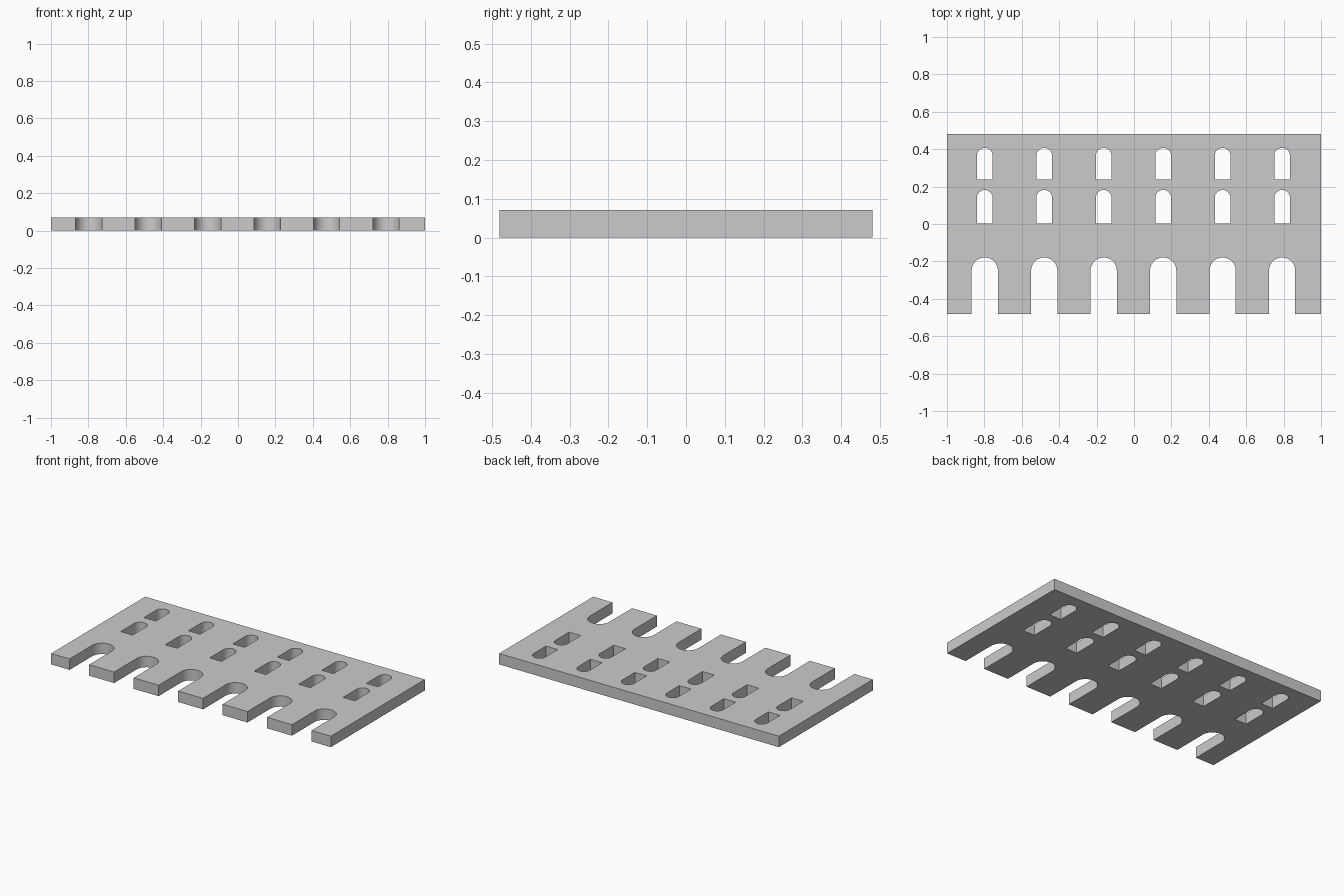
import bpy, bmesh
from math import pi, cos, sin, radians

if "Cube" in bpy.data.objects:
    bpy.data.objects.remove(bpy.data.objects["Cube"])

HALF_X, HALF_Y, THICK = 1.0, 0.48, 0.071
CENTRES = [-0.798 + 0.318 * i for i in range(6)]


def arch(cx, bottom, top, r, steps=24):
    """Round-headed opening, from lower left over the top to lower right."""
    spring = top - r
    head = [(cx - r * cos(pi * k / steps), spring + r * sin(pi * k / steps))
            for k in range(steps + 1)]
    return [(cx - r, bottom)] + head + [(cx + r, bottom)]


# Outer outline, with the open arcade cut into the lower edge
outline = [(-HALF_X, -HALF_Y)]
for cx in CENTRES:
    outline += arch(cx, -HALF_Y, -0.179, 0.07)
outline += [(HALF_X, -HALF_Y), (HALF_X, HALF_Y), (-HALF_X, HALF_Y)]

# Two rows of arched windows
loops = [outline]
for bottom, top in ((0.002, 0.182), (0.239, 0.407)):
    loops += [arch(cx, bottom, top, 0.042) for cx in CENTRES]

# Filled and extruded facade profile
curve = bpy.data.curves.new("facade_profile", 'CURVE')
curve.dimensions = '2D'
curve.fill_mode = 'BOTH'
curve.extrude = THICK / 2
for pts in loops:
    spline = curve.splines.new('POLY')
    spline.points.add(len(pts) - 1)
    for p, (x, y) in zip(spline.points, pts):
        p.co = (x, y, 0, 1)
    spline.use_cyclic_u = True

facade = bpy.data.objects.new("arcaded_facade", curve)
bpy.context.collection.objects.link(facade)
bpy.context.view_layer.objects.active = facade
facade.select_set(True)
bpy.ops.object.convert(target='MESH')
facade = bpy.context.object

# Weld the caps to the walls and stand the slab on the floor
bm = bmesh.new()
bm.from_mesh(facade.data)
bmesh.ops.remove_doubles(bm, verts=bm.verts, dist=1e-5)
bmesh.ops.translate(bm, verts=bm.verts, vec=(0, 0, THICK / 2))
bmesh.ops.dissolve_limit(bm, angle_limit=radians(0.5), verts=bm.verts, edges=bm.edges)
bmesh.ops.triangulate(bm, faces=[f for f in bm.faces if len(f.verts) > 4])
bmesh.ops.recalc_face_normals(bm, faces=bm.faces)
bm.to_mesh(facade.data)
bm.free()
bpy.ops.object.shade_smooth_by_angle(angle=radians(30))
